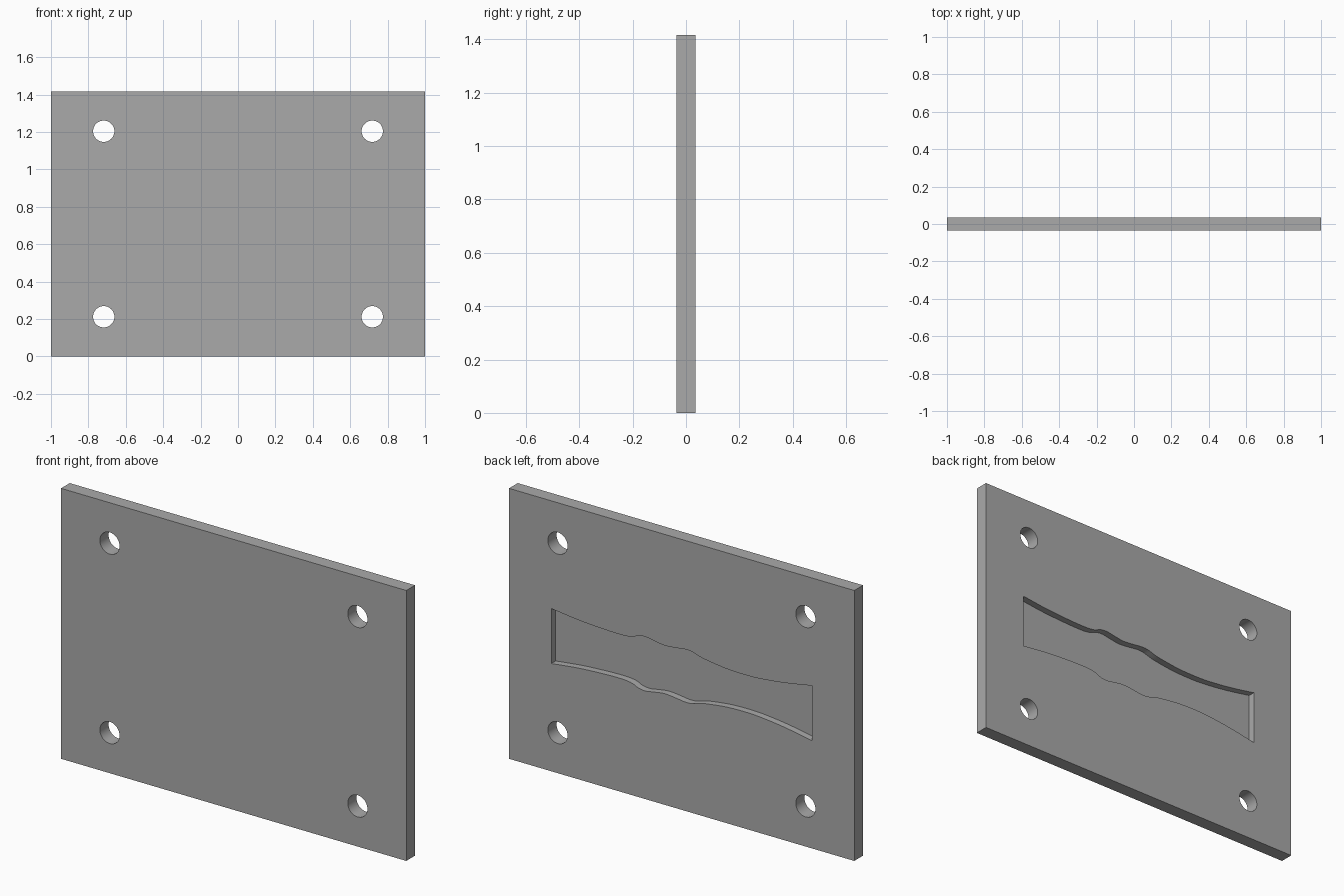
import bpy, bmesh
from mathutils import Vector
from mathutils.geometry import interpolate_bezier

cube = bpy.data.objects.get("Cube")
if cube:
    bpy.data.objects.remove(cube, do_unlink=True)

WIDTH, HEIGHT, THICK = 2.0, 1.416, 0.072
MID = HEIGHT / 2
HOLE_X, HOLE_Z, HOLE_R = 0.718, 0.496, 0.057
POCKET_DEPTH = THICK / 2

grey = bpy.data.materials.new("plain_grey")
grey.use_nodes = True
colour = (0.4, 0.4, 0.4, 1)
grey.diffuse_color = colour
grey.node_tree.nodes["Principled BSDF"].inputs["Base Color"].default_value = colour


def prism(name, outline, y0, y1):
    """Extrude an (x, z) outline from y0 to y1."""
    bm = bmesh.new()
    face = bm.faces.new([bm.verts.new((x, y0, z)) for x, z in outline])
    grown = bmesh.ops.extrude_face_region(bm, geom=[face])["geom"]
    verts = [v for v in grown if isinstance(v, bmesh.types.BMVert)]
    bmesh.ops.translate(bm, verts=verts, vec=(0, y1 - y0, 0))
    bmesh.ops.recalc_face_normals(bm, faces=bm.faces)
    mesh = bpy.data.meshes.new(name)
    bm.to_mesh(mesh)
    bm.free()
    mesh.materials.append(grey)
    obj = bpy.data.objects.new(name, mesh)
    bpy.context.collection.objects.link(obj)
    return obj


def smooth_path(points):
    """Run a smooth curve through the points."""
    pts = [Vector(p) for p in points]
    last = len(pts) - 1
    tangent = [(pts[min(i + 1, last)] - pts[max(i - 1, 0)]) / 6 for i in range(last + 1)]
    path = []
    for i in range(last):
        path += interpolate_bezier(pts[i], pts[i] + tangent[i],
                                   pts[i + 1] - tangent[i + 1], pts[i + 1], 5)[:-1]
    return path + [pts[-1]]


def cut(target, cutter):
    """Subtract the cutter and remove it."""
    mod = target.modifiers.new("cut", "BOOLEAN")
    mod.operation, mod.solver, mod.object = "DIFFERENCE", "EXACT", cutter
    cutter.hide_render = True
    bpy.context.view_layer.objects.active = target
    bpy.ops.object.modifier_apply(modifier=mod.name)
    bpy.data.objects.remove(cutter, do_unlink=True)


# Rectangular plate
w = WIDTH / 2
plate = prism("plate", [(-w, 0), (w, 0), (w, HEIGHT), (-w, HEIGHT)], -THICK / 2, THICK / 2)

# Four bolt holes
for sx in (-1, 1):
    for sz in (-1, 1):
        bpy.ops.mesh.primitive_cylinder_add(
            vertices=48, radius=HOLE_R, depth=THICK * 3,
            location=(sx * HOLE_X, 0, MID + sz * HOLE_Z), rotation=(1.5707963, 0, 0))
        hole = bpy.context.object
        hole.data.materials.append(grey)
        cut(plate, hole)

# Waisted recess in the back: half heights along x, mirrored about the middle
half = [(0.755, .144), (0.6, .126), (0.45, .117), (0.35, .115), (0.29, .121),
        (0.25, .137), (0.21, .142), (0.17, .136), (0.1, .126), (0.03, .132),
        (-0.02, .138), (-0.06, .136), (-0.1, .124), (-0.14, .115), (-0.25, .101),
        (-0.35, .097), (-0.45, .1), (-0.6, .117), (-0.755, .144)]
edge = smooth_path([(x, h, 0) for x, h in half])
outline = [(p.x, MID + p.y) for p in edge] + [(p.x, MID - p.y) for p in reversed(edge)]
cut(plate, prism("recess_cutter", outline, THICK / 2 - POCKET_DEPTH, THICK))

# Smooth curved walls, sharp rims
bpy.ops.object.select_all(action="DESELECT")
plate.select_set(True)
bpy.context.view_layer.objects.active = plate
bpy.ops.object.shade_smooth_by_angle()
